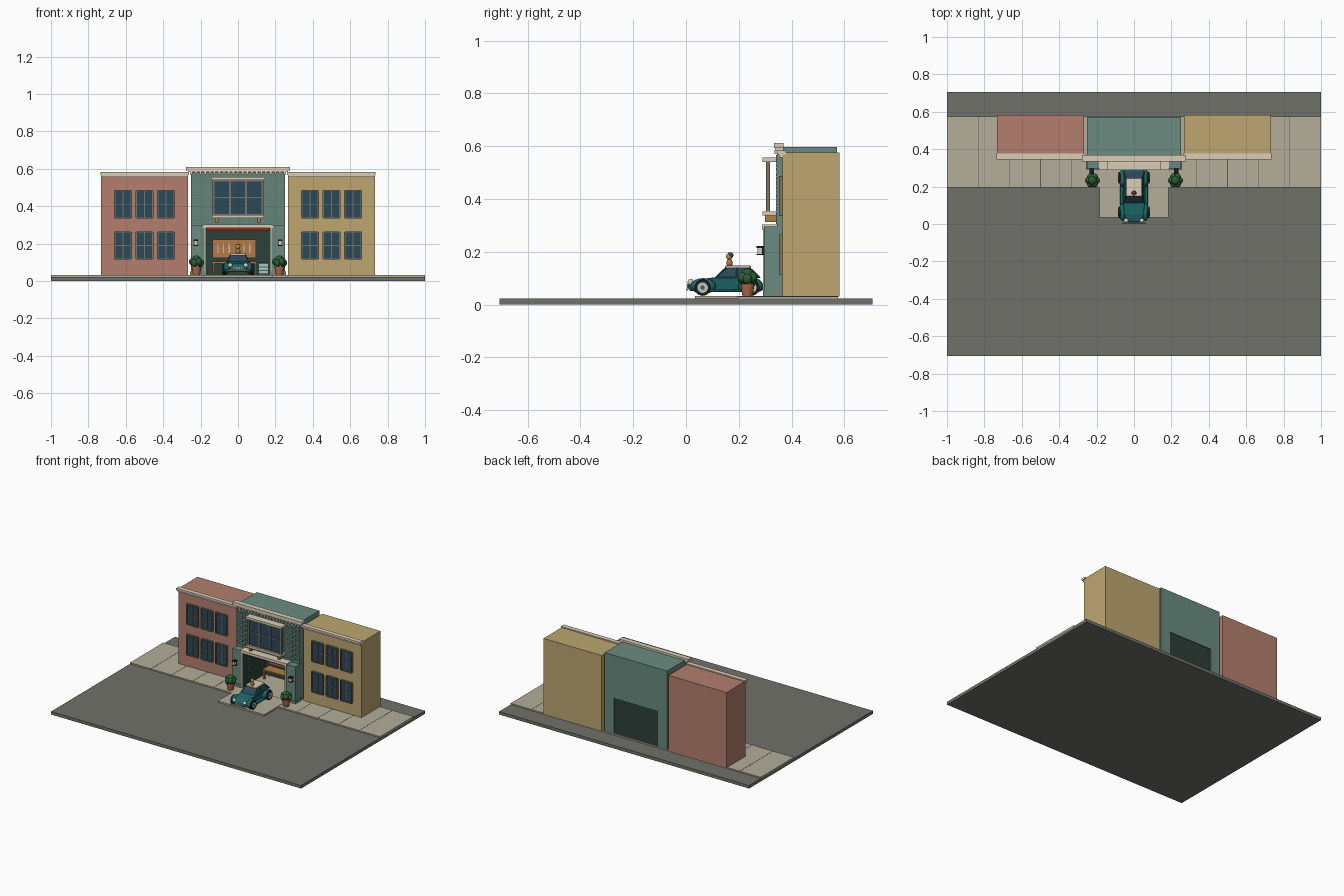
import bpy, bmesh, math
from mathutils import Matrix, Vector

if "Cube" in bpy.data.objects:
    bpy.data.objects.remove(bpy.data.objects["Cube"])

PAL = dict(road=(112, 113, 106), pave=(178, 172, 152), joint=(95, 92, 82), red=(178, 126, 110),
           yellow=(188, 166, 112), green=(106, 138, 128), cream=(217, 204, 180), glass=(46, 74, 90),
           frame=(125, 115, 98), dark=(48, 66, 60), terra=(176, 102, 70), leaf=(48, 92, 54),
           car=(36, 105, 105), wood=(178, 122, 72), black=(32, 34, 34), metal=(190, 190, 180),
           blue=(50, 115, 120), rust=(130, 50, 35), skin=(190, 140, 105), hair=(95, 62, 40), brick=(98, 130, 120))
MATS = {}


def mat(key):
    if key not in MATS:
        m = bpy.data.materials.new(key)
        m.diffuse_color = [(c / 255) ** 2.2 for c in PAL[key]] + [1]
        m.use_nodes = True
        m.node_tree.nodes["Principled BSDF"].inputs["Base Color"].default_value = m.diffuse_color
        MATS[key] = m
    return MATS[key]


def finish(name, bm, color, bevel=0, smooth=False):
    bmesh.ops.recalc_face_normals(bm, faces=bm.faces)
    me = bpy.data.meshes.new(name)
    bm.to_mesh(me)
    bm.free()
    me.materials.append(mat(color))
    ob = bpy.data.objects.new(name, me)
    bpy.context.collection.objects.link(ob)
    if bevel:
        b = ob.modifiers.new("bevel", 'BEVEL')
        b.width, b.segments = bevel, 3
    if smooth:
        for p in me.polygons:
            p.use_smooth = True
    return ob


def boxes(name, items, color, bevel=0):
    bm = bmesh.new()
    for x0, x1, y0, y1, z0, z1 in items:
        m = Matrix.Translation(((x0 + x1) / 2, (y0 + y1) / 2, (z0 + z1) / 2)) @ \
            Matrix.Diagonal((abs(x1 - x0), y1 - y0, z1 - z0, 1))
        bmesh.ops.create_cube(bm, size=1, matrix=m)
    return finish(name, bm, color, bevel)


def both(*items):
    return list(items) + [(-b, -a, *r) for a, b, *r in items]


def balls(name, items, color):
    bm = bmesh.new()
    for x, y, z, rx, ry, rz in items:
        bmesh.ops.create_uvsphere(bm, u_segments=16, v_segments=10, radius=1,
                                  matrix=Matrix.Translation((x, y, z)) @ Matrix.Diagonal((rx, ry, rz, 1)))
    return finish(name, bm, color, smooth=True)


def cones(name, items, color, axis='Z'):
    bm = bmesh.new()
    rot = {'Z': Matrix(), 'X': Matrix.Rotation(math.pi / 2, 4, 'Y'), 'Y': Matrix.Rotation(math.pi / 2, 4, 'X')}[axis]
    for x, y, z, r1, r2, h in items:
        bmesh.ops.create_cone(bm, cap_ends=True, segments=24, radius1=r1, radius2=r2, depth=h,
                              matrix=Matrix.Translation((x, y, z)) @ rot)
    return finish(name, bm, color)


def profile(name, pts, half, color, bevel=0, taper=None):
    """Side profile (y, z) spanned across x; taper(y, z) scales the width."""
    bm = bmesh.new()
    w = lambda y, z: half * (taper(y, z) if taper else 1)
    l, r = ([bm.verts.new((s * w(y, z), y, z)) for y, z in pts] for s in (-1, 1))
    n = len(pts)
    bm.faces.new(l)
    bm.faces.new(r[::-1])
    for i in range(n):
        bm.faces.new((l[i], r[i], r[(i + 1) % n], l[(i + 1) % n]))
    return finish(name, bm, color, bevel)


# ground, sidewalk, driveway
boxes("road", [(-1, 1, -.707, .707, 0, .022)], 'road')
boxes("sidewalk", [(-1, 1, .195, .575, .02, .031)], 'pave')
boxes("paving_joints", [(i / 6 - .002, i / 6 + .002, .195, .575, .03, .0318) for i in (-5, -4, -3, -2, 2, 3, 4, 5)], 'joint')
boxes("driveway", [(-.185, .185, .035, .30, .02, .033)], 'pave')


def window(x, z):
    w, h, f = .044, .073, .006
    fr = [(x + s * w - f / 2, x + s * w + f / 2, .353, .37, z - h, z + h) for s in (-1, 1)]
    fr += [(x - w, x + w, .353, .37, z + s * h - f / 2, z + s * h + f / 2) for s in (-1, 1)]
    fr += [(x - .002, x + .002, .357, .37, z - h, z + h), (x - w, x + w, .357, .37, z - .002, z + .002)]
    return fr, (x - w, x + w, .361, .37, z - h, z + h)


# neighbouring buildings
for side, s, col in (("left", -1, 'red'), ("right", 1, 'yellow')):
    a, b = sorted((s * .267, s * .732))
    boxes(side + "_building", [(a, b, .366, .582, .03, .575)], col)
    boxes(side + "_cornice", [(a - .004, b + .004, .345, .378, .568, .583), (a, b, .353, .37, .556, .568)], 'cream')
    wins = [window(s * x, z) for x in (.385, .5, .615) for z in (.19, .411)]
    boxes(side + "_window_frames", [f for fr, g in wins for f in fr], 'frame')
    boxes(side + "_window_glass", [g for fr, g in wins], 'glass')

# garage building shell with open bay
boxes("garage_shell", both((.175, .25, .36, .572, .03, .597)) + [(-.175, .175, .36, .572, .29, .597)], 'green')
boxes("garage_lining", both((.17, .176, .30, .565, .03, .285)) +
      [(-.175, .175, .553, .566, .03, .29), (-.175, .175, .30, .565, .283, .291)], 'dark')
boxes("garage_floor", [(-.175, .175, .30, .56, .03, .034)], 'pave')
boxes("piers", both((.178, .252, .296, .366, .03, .296)), 'green')
boxes("pier_bases", both((.176, .256, .291, .36, .03, .05)), 'green')
boxes("bay_surround", both((.17, .18, .291, .36, .03, .29)) + [(-.187, .187, .288, .36, .284, .303)], 'cream')
boxes("rolled_door", [(-.168, .168, .31, .35, .268, .284)], 'rust')

# brick upper front
boxes("upper_wall", [(-.25, .25, .345, .362, .296, .58)], 'green')
bricks = []
for r in range(16):
    z = .305 + r * .0165
    x = -.25 - (.025 if r % 2 else 0)
    while x < .25:
        a, b = max(x, -.25), min(x + .048, .25)
        if b - a > .01 and not (z > .325 and z < .535 and a > -.12 and b < .12):
            bricks.append((a, b, .341, .346, z, z + .0145))
        x += .05
boxes("bricks", bricks, 'brick')
boxes("top_cornice", [(-.277, .277, .333, .37, .592, .611), (-.268, .268, .338, .37, .584, .592)], 'cream')
boxes("dentils", [(-.25 + i * .025 - .006, -.25 + i * .025 + .006, .335, .352, .570, .585) for i in range(21)], 'cream')

# projecting triple window
boxes("window_hood", [(-.145, .145, .29, .348, .54, .556)], 'cream')
boxes("window_sill", [(-.14, .14, .29, .348, .337, .352)], 'cream')
boxes("sill_brackets", both((.105, .122, .30, .348, .312, .337)), 'wood')
boxes("triple_window_glass", [(-.13, .13, .309, .314, .35, .542)], 'glass')
boxes("triple_window_frame", [(x - .005, x + .005, .303, .319, .35, .542) for x in (-.13, -.043, .043, .13)] +
      [(-.13, .13, .304, .318, z - .003, z + .003) for z in (.355, .447, .536)], 'frame')

# workshop interior
boxes("pegboard", [(-.135, .095, .543, .554, .122, .222)], 'wood')
boxes("workbench", [(-.14, .10, .48, .552, .095, .105)] +
      [(x, x + .01, y, y + .01, .034, .095) for x in (-.137, .087) for y in (.483, .54)], 'wood')
boxes("tool_cabinet", [(.108, .166, .47, .55, .034, .1)], 'blue')
boxes("cabinet_drawers", [(.113, .161, .467, .471, z, z + .012) for z in (.042, .06, .078)], 'metal')
boxes("hanging_tools", [(x, x + .006, .538, .544, .15, .2) for x in (-.11, -.08, -.05, .03, .06)], 'metal')

# wall lamps
boxes("lamp_bodies", both((.216, .234, .27, .288, .192, .215)), 'cream')
boxes("lamp_mounts", both((.213, .237, .267, .297, .215, .221), (.213, .237, .267, .297, .188, .192),
                          (.219, .231, .288, .297, .188, .22)), 'black')

# planters
cones("pots", [(s * .222, .233, .052, .019, .026, .042) for s in (-1, 1)], 'terra')
cones("pot_rims", [(s * .222, .233, .074, .029, .029, .008) for s in (-1, 1)], 'terra')
leaves = []
for s in (-1, 1):
    leaves.append((s * .222, .233, .115, .024, .024, .022))
    leaves += [(s * .222 + .022 * math.cos(i * math.pi / 3), .233 + .022 * math.sin(i * math.pi / 3),
                .097 + .006 * (i % 2), .018, .018, .02) for i in range(6)]
balls("shrubs", leaves, 'leaf')

# car body
profile("car_body", [(.012, .052), (.006, .068), (.014, .085), (.05, .096), (.12, .104), (.26, .104), (.285, .09),
                     (.292, .07), (.288, .05)], .062, 'car', .006,
        lambda y, z: .72 if y < .03 else (.85 if y < .1 or y > .28 else 1))
balls("fenders", [(s * .06, y, .07, .021, .048, .03) for s in (-1, 1) for y in (.065, .245)], 'car')
boxes("running_boards", both((.05, .075, .09, .225, .048, .056)), 'car', .003)
profile("car_cabin", [(.11, .1), (.152, .14), (.24, .14), (.282, .1)], .056, 'glass', .004,
        lambda y, z: .76 if z > .12 else 1)
boxes("car_roof", [(-.043, .043, .147, .246, .137, .147)], 'cream', .004)
# slanted pillars
bm = bmesh.new()
for s in (-1, 1):
    for y0, y1 in ((.112, .152), (.19, .195), (.28, .24)):
        a, b = Vector((s * .0555, y0, .102)), Vector((s * .042, y1, .14))
        d = b - a
        bmesh.ops.create_cone(bm, cap_ends=True, segments=8, radius1=.003, radius2=.003, depth=d.length,
                              matrix=Matrix.Translation((a + b) / 2) @ d.to_track_quat('Z', 'Y').to_matrix().to_4x4())
finish("car_pillars", bm, 'car')
wheels = [(s * .072, y, .064) for s in (-1, 1) for y in (.063, .247)]
cones("tyres", [(*p, .031, .031, .022) for p in wheels], 'black', 'X')
cones("wheel_rims", [(*p, .02, .02, .025) for p in wheels], 'metal', 'X')
cones("hub_caps", [(*p, .008, .008, .028) for p in wheels], 'car', 'X')
balls("headlights", [(s * .042, .018, .084, .013, .012, .013) for s in (-1, 1)], 'cream')
boxes("bumpers", [(-.065, .065, .001, .008, .053, .061), (-.065, .065, .289, .296, .053, .061)], 'metal', .002)
boxes("grille", [(x, x + .004, .003, .012, .062, .078) for x in (-.02, -.011, -.002, .007, .016)], 'metal')

# little roof figure
balls("figure_body", [(0, .165, .158, .013, .012, .015)], 'wood')
balls("figure_head", [(0, .164, .182, .012, .012, .013)], 'skin')
balls("figure_hair", [(0, .168, .187, .0125, .0115, .011)], 'hair')
